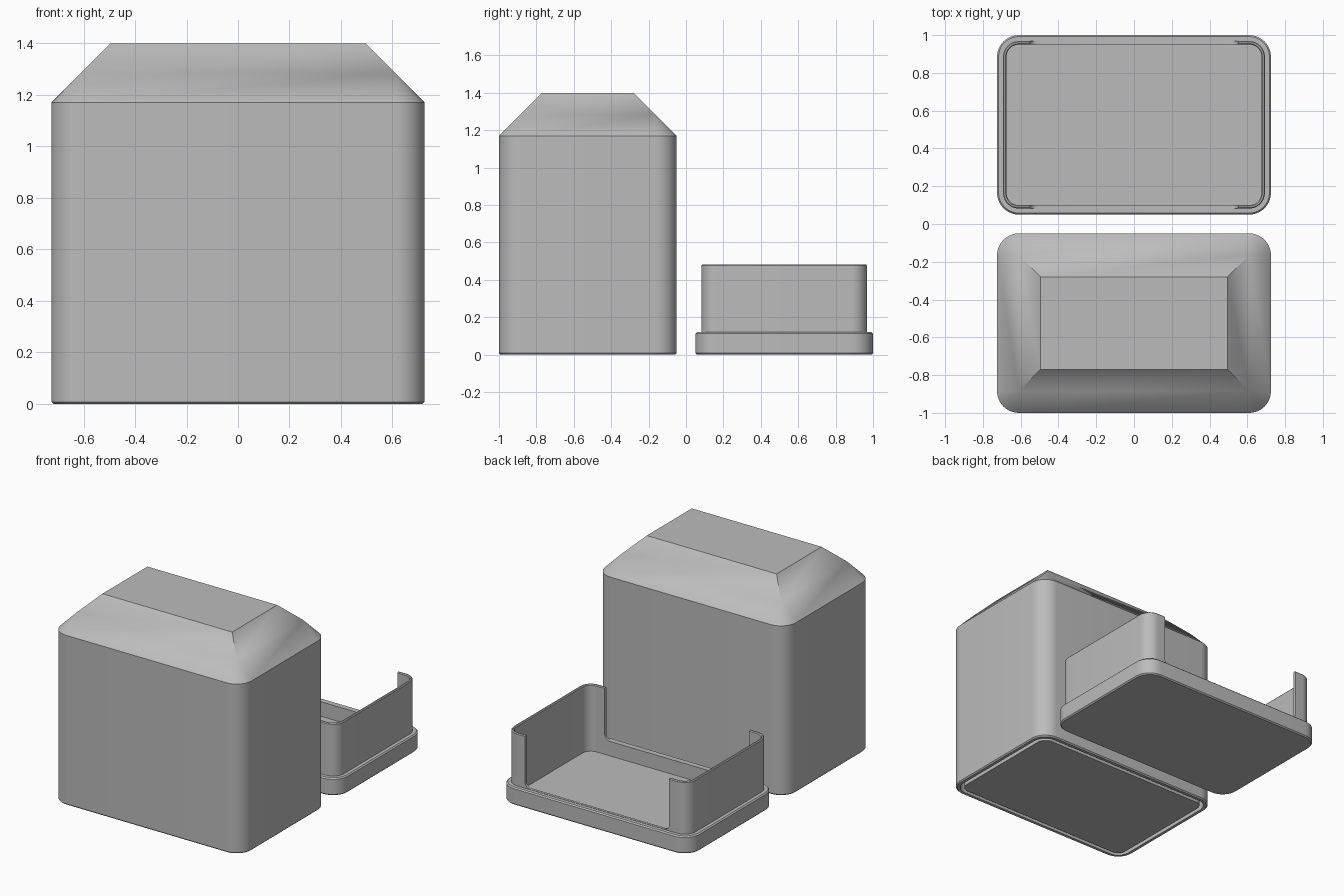
import bpy, bmesh, math
from mathutils import Vector

if "Cube" in bpy.data.objects:
    bpy.data.objects.remove(bpy.data.objects["Cube"])

HX, HY, R, SEG = 0.725, 0.475, 0.115, 10

grey = bpy.data.materials.new("plain grey")
grey.diffuse_color = (0.5, 0.5, 0.5, 1)
grey.use_nodes = True
grey.node_tree.nodes["Principled BSDF"].inputs["Base Color"].default_value = grey.diffuse_color


def ring(cy, inset, z):
    """Rounded rectangle, inset from the full footprint."""
    r = max(R - inset, 0)
    ax, ay = HX - inset - r, HY - inset - r
    pts = []
    for k, (sx, sy) in enumerate([(1, 1), (-1, 1), (-1, -1), (1, -1)]):
        for i in range(SEG + 1):
            a = math.pi / 2 * (k + i / SEG)
            pts.append(Vector((sx * ax + r * math.cos(a), cy + sy * ay + r * math.sin(a), z)))
    return pts


def loft(name, cy, levels):
    """Closed solid through a list of (inset, z) rings, capped at both ends."""
    bm = bmesh.new()
    rings = [[bm.verts.new(p) for p in ring(cy, *lv)] for lv in levels]
    n = len(rings[0])
    for a, b in zip(rings, rings[1:]):
        for i in range(n):
            j = (i + 1) % n
            bm.faces.new((a[i], a[j], b[j], b[i]))
    bm.faces.new(rings[0][::-1])
    bm.faces.new(rings[-1])
    bmesh.ops.remove_doubles(bm, verts=bm.verts, dist=1e-5)
    bmesh.ops.dissolve_degenerate(bm, edges=bm.edges, dist=1e-5)
    bmesh.ops.recalc_face_normals(bm, faces=bm.faces)
    return finish(name, bm)


def finish(name, bm):
    me = bpy.data.meshes.new(name)
    bm.to_mesh(me)
    bm.free()
    me.materials.append(grey)
    ob = bpy.data.objects.new(name, me)
    bpy.context.collection.objects.link(ob)
    return ob


def smooth(ob):
    bpy.ops.object.select_all(action='DESELECT')
    ob.select_set(True)
    bpy.context.view_layer.objects.active = ob
    bpy.ops.object.shade_smooth_by_angle(angle=math.radians(25))


# Box cover: slotted underside, straight walls, hipped chamfer on top
cover = loft("box_cover", -0.525, [
    (0.054, 0), (0.054, 0.37), (0.028, 0.37), (0.028, 0), (0.008, 0), (0, 0.008),
    (0, 1.17), (R, 1.17 + R), (0.23, 1.4)])
smooth(cover)

# Tray: base plinth, thin upright wall, recessed floor
tray = loft("tray", 0.525, [
    (0.008, 0), (0, 0.008), (0, 0.112), (0.008, 0.12), (0.032, 0.12), (0.032, 0.476),
    (0.037, 0.482), (0.045, 0.482), (0.05, 0.476), (0.05, 0.022)])

# Wide notch with rounded lower corners through the front and back walls
bm = bmesh.new()
half, low, fr = 0.55, 0.122, 0.04
prof = [(half, 0.7), (-half, 0.7)]
for cx, start in ((-half + fr, math.pi), (half - fr, 1.5 * math.pi)):
    for i in range(7):
        a = start + math.pi / 2 * i / 6
        prof.append((cx + fr * math.cos(a), low + fr + fr * math.sin(a)))
face = bm.faces.new([bm.verts.new((x, 0.02, z)) for x, z in prof])
out = bmesh.ops.extrude_face_region(bm, geom=[face])
bmesh.ops.translate(bm, vec=(0, 1.01, 0),
                    verts=[v for v in out["geom"] if isinstance(v, bmesh.types.BMVert)])
bmesh.ops.recalc_face_normals(bm, faces=bm.faces)
cutter = finish("notch_cutter", bm)
cutter.hide_render = True

mod = tray.modifiers.new("notch", 'BOOLEAN')
mod.operation, mod.object, mod.solver = 'DIFFERENCE', cutter, 'EXACT'
bpy.context.view_layer.objects.active = tray
bpy.ops.object.modifier_apply(modifier=mod.name)
bpy.data.objects.remove(cutter)
smooth(tray)
